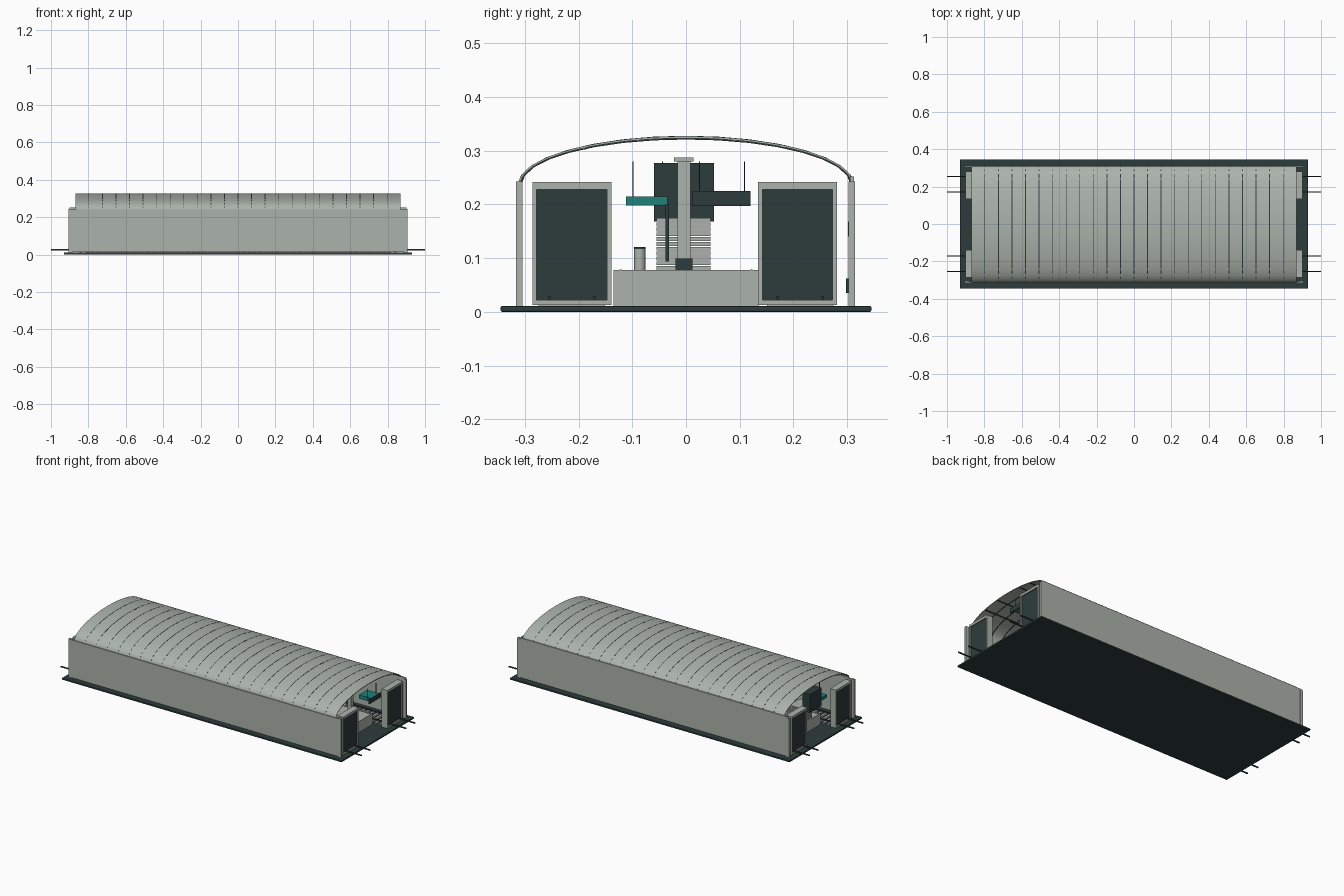
import bpy, bmesh, math

cube = bpy.data.objects.get("Cube")
if cube:
    bpy.data.objects.remove(cube, do_unlink=True)


def material(name, rgb):
    m = bpy.data.materials.new(name)
    m.use_nodes = True
    m.diffuse_color = (*rgb, 1)
    m.node_tree.nodes["Principled BSDF"].inputs["Base Color"].default_value = (*rgb, 1)
    return m


CONCRETE = material("pale_grey_green", (0.41, 0.45, 0.41))
DARK = material("dark_slate", (0.027, 0.044, 0.045))
TEAL = material("teal", (0.014, 0.22, 0.19))


def finish(name, bm, mat):
    bmesh.ops.recalc_face_normals(bm, faces=bm.faces[:])
    mesh = bpy.data.meshes.new(name)
    bm.to_mesh(mesh)
    bm.free()
    mesh.materials.append(mat)
    ob = bpy.data.objects.new(name, mesh)
    bpy.context.collection.objects.link(ob)
    return ob


def boxes(name, mat, spans):
    """One object from (x0, x1, y0, y1, z0, z1) spans."""
    bm = bmesh.new()
    for x0, x1, y0, y1, z0, z1 in spans:
        for v in bmesh.ops.create_cube(bm, size=1)["verts"]:
            v.co.x = (x0 + x1) / 2 + v.co.x * (x1 - x0)
            v.co.y = (y0 + y1) / 2 + v.co.y * (y1 - y0)
            v.co.z = (z0 + z1) / 2 + v.co.z * (z1 - z0)
    return finish(name, bm, mat)


def add_arch(bm, x0, x1, segments, outer, depth):
    """Half-ellipse shell between two x positions, with closed rims."""
    rows = []
    for i in range(segments + 1):
        a = math.pi * i / segments
        row = []
        for x, off in ((x0, outer), (x1, outer), (x1, outer - depth), (x0, outer - depth)):
            row.append(bm.verts.new((x, (0.312 + off) * math.cos(a),
                                     0.237 + (0.09 + off) * math.sin(a))))
        rows.append(row)
    for r, s in zip(rows, rows[1:]):
        for k in range(4):
            n = (k + 1) % 4
            bm.faces.new((r[k], r[n], s[n], s[k]))
    bm.faces.new(rows[0])
    bm.faces.new(rows[-1])


def smooth(ob):
    bpy.ops.object.select_all(action='DESELECT')
    ob.select_set(True)
    bpy.context.view_layer.objects.active = ob
    bpy.ops.object.shade_smooth_by_angle(angle=math.radians(35))


def cylinder(name, mat, x, y, z0, z1, radius):
    bm = bmesh.new()
    bmesh.ops.create_cone(bm, cap_ends=True, segments=16, radius1=radius,
                          radius2=radius, depth=z1 - z0)
    bmesh.ops.translate(bm, verts=bm.verts[:], vec=(x, y, (z0 + z1) / 2))
    smooth(finish(name, bm, mat))


# Ground slab
slab = boxes("ground_slab", DARK, [(-0.93, 0.93, -0.345, 0.345, 0, 0.011)])
bevel = slab.modifiers.new("edge", 'BEVEL')
bevel.width = 0.003
bevel.segments = 2

# Side walls
boxes("front_wall", CONCRETE, [(-0.9, 0.9, -0.316, -0.308, 0.014, 0.24)])
boxes("back_wall", CONCRETE, [(-0.9, 0.9, 0.305, 0.313, 0.014, 0.252)])
boxes("wall_corner_posts", CONCRETE,
      [(s * 0.895 - 0.01, s * 0.895 + 0.01, y - 0.006, y + 0.006, 0.011, 0.243)
       for s in (-1, 1) for y in (-0.31, 0.308)])

# Vaulted roof with ribs and purlins
bm = bmesh.new()
add_arch(bm, -0.87, 0.87, 64, 0, 0.004)
smooth(finish("vault_roof", bm, CONCRETE))

bm = bmesh.new()
for i in range(-11, 12):
    add_arch(bm, i * 0.0725 - 0.002, i * 0.0725 + 0.002, 16, 0.0007, 0.007)
finish("roof_ribs", bm, DARK)

purlins = []
for y in (-0.19, -0.09, 0.09, 0.18):
    z = 0.237 + 0.09 * math.sqrt(1 - (y / 0.312) ** 2)
    purlins.append((-0.868, 0.868, y - 0.004, y + 0.004, z - 0.006, z - 0.001))
boxes("roof_purlins", DARK, purlins)

# Tunnel portals at both ends of each track
frames, panels = [], []
for s in (-1, 1):
    for y in (-0.2125, 0.2075):
        lo, hi = sorted((s * 0.862, s * 0.9))
        for side in (-1, 1):
            e = y + side * 0.0695
            frames.append((lo, hi, e - 0.004, e + 0.004, 0.014, 0.242))
        frames.append((lo, hi, y - 0.0735, y + 0.0735, 0.228, 0.242))
        frames.append((lo, hi, y - 0.0735, y + 0.0735, 0.013, 0.022))
        lo, hi = sorted((s * 0.87, s * 0.893))
        panels.append((lo, hi, y - 0.066, y + 0.066, 0.022, 0.228))
boxes("portal_frames", CONCRETE, frames)
boxes("portal_openings", DARK, panels)

# Tracks: sleepers and rails
sleepers, rails = [], []
for y in (-0.2125, 0.2125):
    for i in range(-28, 29):
        sleepers.append((i * 0.03 - 0.007, i * 0.03 + 0.007, y - 0.062, y + 0.062, 0.011, 0.021))
    for side in (-1, 1):
        r = y + side * 0.042
        rails.append((-1, 1, r - 0.0025, r + 0.0025, 0.023, 0.03))
boxes("track_sleepers", CONCRETE, sleepers)
boxes("track_rails", DARK, rails)

# Island platform with edge strips
boxes("island_platform", CONCRETE, [(-0.8, 0.8, -0.135, 0.135, 0.011, 0.078)])
boxes("platform_edge_strips", DARK,
      [(-0.8, 0.8, s * 0.122 - 0.002, s * 0.122 + 0.002, 0.078, 0.079) for s in (-1, 1)])

# Central columns with bases and caps
column_x = [-0.25 + 0.25 * i for i in range(5)]
boxes("platform_columns", CONCRETE,
      [(x - 0.012, x + 0.012, -0.016, 0.008, 0.078, 0.283) for x in column_x])
boxes("column_bases", DARK,
      [(x - 0.016, x + 0.016, -0.02, 0.012, 0.078, 0.099) for x in column_x])
boxes("column_caps", CONCRETE,
      [(x - 0.018, x + 0.018, -0.022, 0.014, 0.28, 0.287) for x in column_x])

# Staircase rising to a dark exit panel
steps = [(-0.8, -0.5 - i * 0.022, -0.055, 0.046, 0.078 + i * 0.009, 0.085 + i * 0.009)
         for i in range(11)]
boxes("stair_treads", CONCRETE, steps)
boxes("stair_exit_panel", DARK, [(-0.86, -0.81, -0.06, 0.052, 0.168, 0.277)])

# Hanging signs
boxes("teal_signs", TEAL, [(-0.86, -0.78, -0.112, -0.034, 0.198, 0.215),
                           (0.78, 0.86, 0.034, 0.112, 0.2, 0.222)])
boxes("display_board", DARK, [(0.86, 0.866, 0.012, 0.12, 0.197, 0.225)])
boxes("sign_hangers", DARK, [(0.84, 0.843, y, y + 0.002, 0.215, 0.28) for y in (0.024, 0.108)]
      + [(-0.82, -0.817, y, y + 0.002, 0.21, 0.28) for y in (-0.1, -0.045)])

# Platform furniture
for x in (-0.5, 0.1, 0.6):
    cylinder("litter_bin", CONCRETE, x, -0.086, 0.078, 0.117, 0.0105)
    cylinder("litter_bin_lid", DARK, x, -0.086, 0.117, 0.121, 0.011)
boxes("information_posts", DARK, [(x, x + 0.03, -0.038, -0.032, 0.094, 0.2) for x in (-0.35, 0.4)])

# Fittings on the inner wall faces
boxes("wall_sign_plates", TEAL, [(x, x + 0.12, 0.301, 0.305, 0.14, 0.168) for x in (-0.6, 0, 0.5)])
boxes("wall_cabinets", DARK, [(x, x + 0.04, 0.298, 0.305, 0.035, 0.062) for x in (-0.4, 0.3)])
boxes("front_wall_plates", DARK, [(x, x + 0.12, -0.308, -0.304, 0.143, 0.168) for x in (-0.6, 0, 0.5)])
